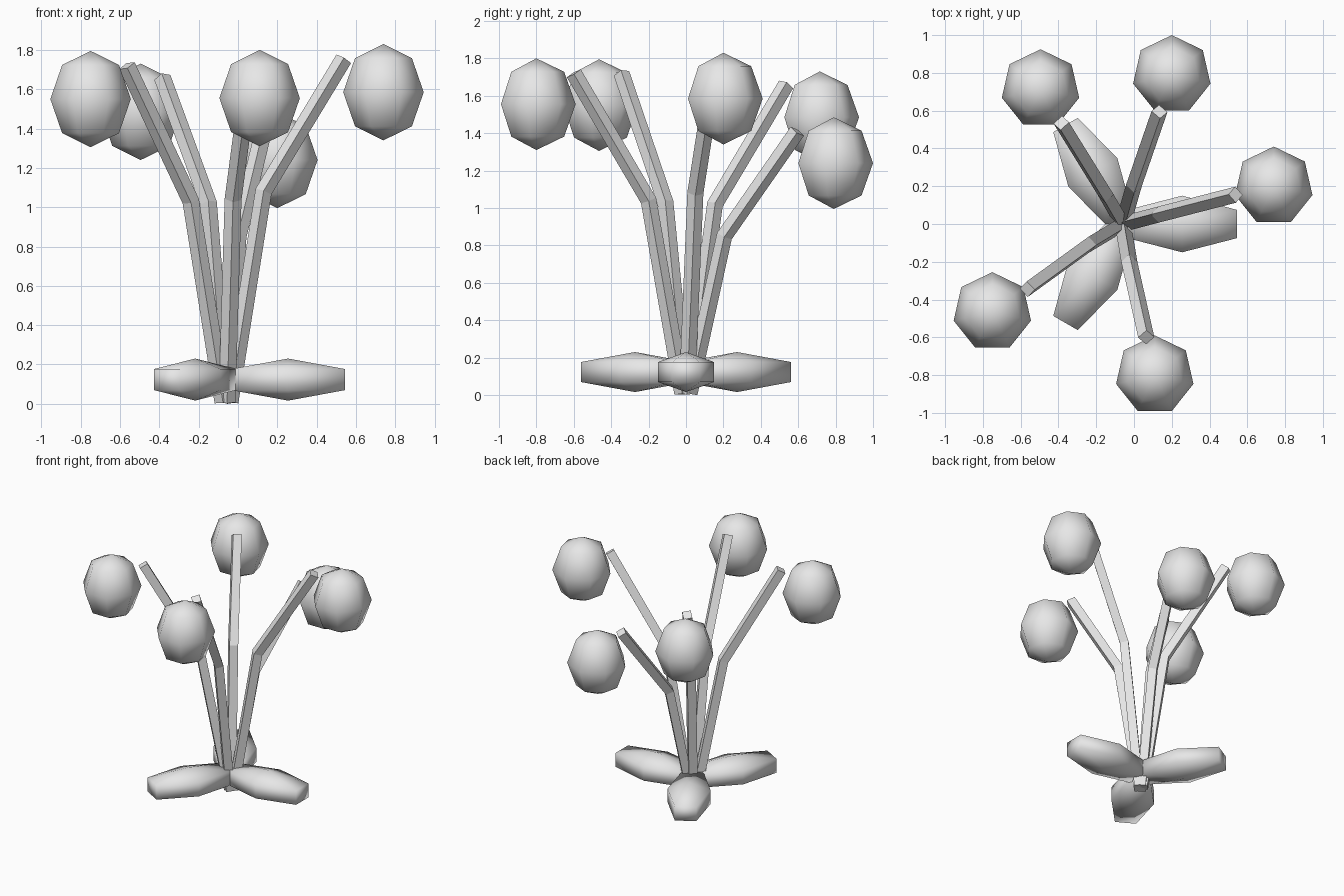
import bpy, bmesh, math
from mathutils import Vector, Matrix

if "Cube" in bpy.data.objects:
    bpy.data.objects.remove(bpy.data.objects["Cube"])

grey = bpy.data.materials.new("light grey")
grey.diffuse_color = (0.8, 0.8, 0.8, 1)
grey.use_nodes = True
grey.node_tree.nodes["Principled BSDF"].inputs["Base Color"].default_value = grey.diffuse_color

BASE = Vector((-0.06, 0, 0))


def add_object(name, bm, smooth):
    bmesh.ops.recalc_face_normals(bm, faces=bm.faces)
    for f in bm.faces:
        f.smooth = smooth
    mesh = bpy.data.meshes.new(name)
    bm.to_mesh(mesh)
    bm.free()
    mesh.materials.append(grey)
    obj = bpy.data.objects.new(name, mesh)
    bpy.context.collection.objects.link(obj)
    return obj


def ball(name, sides, rings, radii, center, turn=0.0):
    """Low-poly smooth ellipsoid with a corner facing +y."""
    bm = bmesh.new()
    poles = [bm.verts.new((0, 0, s)) for s in (1, -1)]
    loops = []
    for j in range(1, rings):
        t = math.pi * j / rings
        loop = []
        for i in range(sides):
            a = math.pi / 2 + 2 * math.pi * i / sides
            loop.append(bm.verts.new((math.sin(t) * math.cos(a), math.sin(t) * math.sin(a), math.cos(t))))
        loops.append(loop)
    for i in range(sides):
        k = (i + 1) % sides
        bm.faces.new((poles[0], loops[0][i], loops[0][k]))
        bm.faces.new((poles[1], loops[-1][k], loops[-1][i]))
        for a, b in zip(loops, loops[1:]):
            bm.faces.new((a[i], b[i], b[k], a[k]))
    m = Matrix.Translation(center) @ Matrix.Rotation(turn, 4, 'Z') @ Matrix.Diagonal((*radii, 1))
    bm.transform(m)
    return add_object(name, bm, True)


def stem(name, points, r=0.043):
    """Square tube swept along a bent path."""
    bm = bmesh.new()
    dirs = [(b - a).normalized() for a, b in zip(points, points[1:])]
    tangents = [dirs[0], (dirs[0] + dirs[1]).normalized(), dirs[1]]
    loops = []
    for p, d in zip(points, tangents):
        q = Vector((0, 0, 1)).rotation_difference(d)
        corners = [(r, 0, 0), (0, r, 0), (-r, 0, 0), (0, -r, 0)]
        loops.append([bm.verts.new(p + q @ Vector(c)) for c in corners])
    for a, b in zip(loops, loops[1:]):
        for i in range(4):
            k = (i + 1) % 4
            bm.faces.new((a[i], a[k], b[k], b[i]))
    bm.faces.new(loops[0][::-1])
    bm.faces.new(loops[-1])
    return add_object(name, bm, False)


# flower heads and their bent stems: head centre, knee, stem end
flowers = [
    ((-0.495, 0.715, 1.485), (-0.15, 0.155, 1.02), (-0.385, 0.535, 1.66)),
    ((0.20, 0.79, 1.24), (0.00, 0.205, 0.85), (0.135, 0.595, 1.41)),
    ((0.74, 0.20, 1.585), (0.13, 0.05, 1.08), (0.538, 0.155, 1.755)),
    ((-0.75, -0.465, 1.55), (-0.24, -0.11, 1.03), (-0.565, -0.345, 1.72)),
    ((0.11, -0.80, 1.555), (-0.025, -0.20, 1.04), (0.065, -0.60, 1.72)),
]
for n, (head, knee, end) in enumerate(flowers, 1):
    ball(f"flower_head_{n}", 7, 4, (0.21, 0.21, 0.245), Vector(head))
    out = Vector((end[0] - BASE.x, end[1], 0)).normalized()
    foot = BASE + out * 0.02 + Vector((0, 0, 0.009))
    stem(f"stem_{n}", [foot, Vector(knee), Vector(end)])

# three long leaves around the foot
for n in range(3):
    a = math.radians(120 * n)
    centre = BASE + Vector((0.315 * math.cos(a), 0.315 * math.sin(a), 0.123))
    ball(f"leaf_{n + 1}", 6, 3, (0.387, 0.173, 0.107), centre, a)
